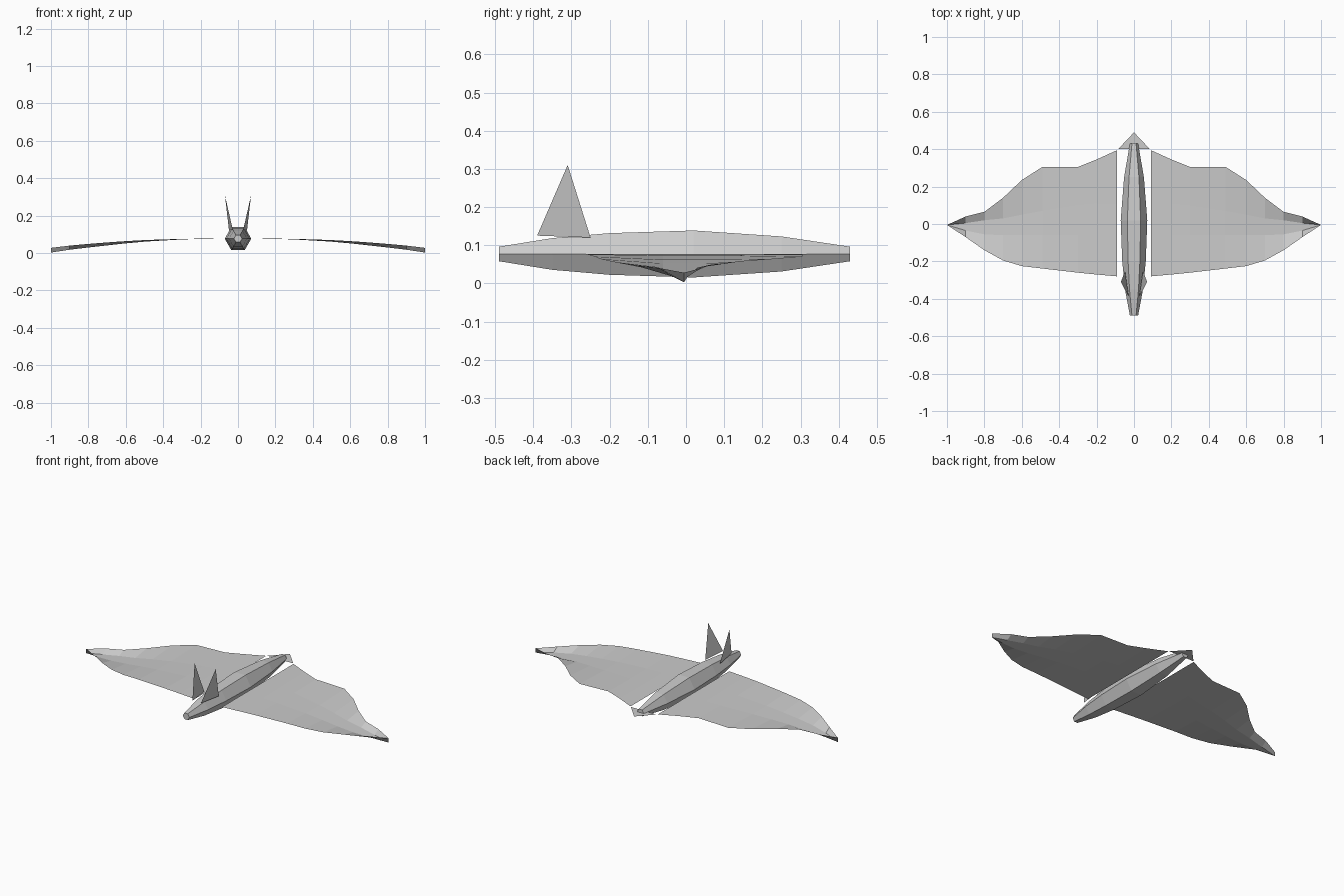
import bpy
import bmesh
import math

MID_Z = 0.077

cube = bpy.data.objects.get("Cube")
if cube:
    bpy.data.objects.remove(cube, do_unlink=True)

grey = bpy.data.materials.new("light_grey")
grey.use_nodes = True
colour = (0.6, 0.6, 0.6, 1)
grey.diffuse_color = colour
grey.node_tree.nodes["Principled BSDF"].inputs["Base Color"].default_value = colour


def make_object(name, bm):
    mesh = bpy.data.meshes.new(name)
    bm.to_mesh(mesh)
    bm.free()
    mesh.materials.append(grey)
    obj = bpy.data.objects.new(name, mesh)
    bpy.context.collection.objects.link(obj)
    return obj


def sheet(name, rows, flip=False):
    """Skin rows of points into one open surface."""
    bm = bmesh.new()
    grid = [[bm.verts.new(p) for p in row] for row in rows]
    for a, b in zip(grid, grid[1:]):
        for i in range(len(a) - 1):
            bm.faces.new((a[i], b[i], b[i + 1], a[i + 1]))
    bmesh.ops.remove_doubles(bm, verts=bm.verts, dist=0.0001)
    if flip:
        bmesh.ops.reverse_faces(bm, faces=bm.faces)
    return make_object(name, bm)


def triangle(name, points):
    bm = bmesh.new()
    bm.faces.new([bm.verts.new(p) for p in points])
    return make_object(name, bm)


# Body: six-sided spindle as (y, radius) rings with capped ends
profile = [(-0.49, 0.022), (-0.35, 0.048), (-0.2, 0.063),
           (0.02, 0.071), (0.25, 0.053), (0.43, 0.022)]
bm = bmesh.new()
rings = []
for y, r in profile:
    angles = [math.radians(60 * k) for k in range(6)]
    rings.append([bm.verts.new((r * math.cos(a), y, MID_Z + r * math.sin(a)))
                  for a in angles])
for a, b in zip(rings, rings[1:]):
    for k in range(6):
        n = (k + 1) % 6
        bm.faces.new((a[k], a[n], b[n], b[k]))
bm.faces.new(rings[0])
bm.faces.new(rings[-1])
bmesh.ops.recalc_face_normals(bm, faces=bm.faces)
make_object("body", bm)

# Wing stations: x, front y, front crease y, rear crease y, back y, edge z, sag
stations = [
    (0.09, -0.28, -0.06, 0.11, 0.395, 0.077, 0.0),
    (0.2, -0.27, -0.06, 0.11, 0.345, 0.077, 0.001),
    (0.3, -0.26, -0.06, 0.10, 0.305, 0.076, 0.003),
    (0.49, -0.238, -0.06, 0.07, 0.305, 0.070, 0.008),
    (0.6, -0.225, -0.06, 0.05, 0.235, 0.064, 0.012),
    (0.7, -0.195, -0.06, 0.03, 0.14, 0.057, 0.016),
    (0.8, -0.14, -0.055, 0.02, 0.065, 0.049, 0.019),
    (0.9, -0.07, -0.035, 0.005, 0.04, 0.040, 0.022),
    (1.0, -0.005, -0.005, -0.005, -0.005, 0.028, 0.025),
]

for side, s in (("left", 1), ("right", -1)):
    # Wing: thin drooping sheet with a trough along the span
    rows = [[(s * x, front, z), (s * x, crease_a, z - sag),
             (s * x, crease_b, z - sag), (s * x, back, z)]
            for x, front, crease_a, crease_b, back, z, sag in stations]
    sheet(side + "_wing", rows, flip=s < 0)

    # Ear: flat upright triangle leaning outwards
    ear = [(s * 0.028, -0.39, 0.125), (s * 0.048, -0.25, 0.12),
           (s * 0.07, -0.31, 0.31)]
    triangle(side + "_ear", ear if s > 0 else ear[::-1])

# Tail: flat triangle behind the body
triangle("tail", [(-0.085, 0.4, MID_Z), (0.085, 0.4, MID_Z), (0, 0.49, MID_Z)])
